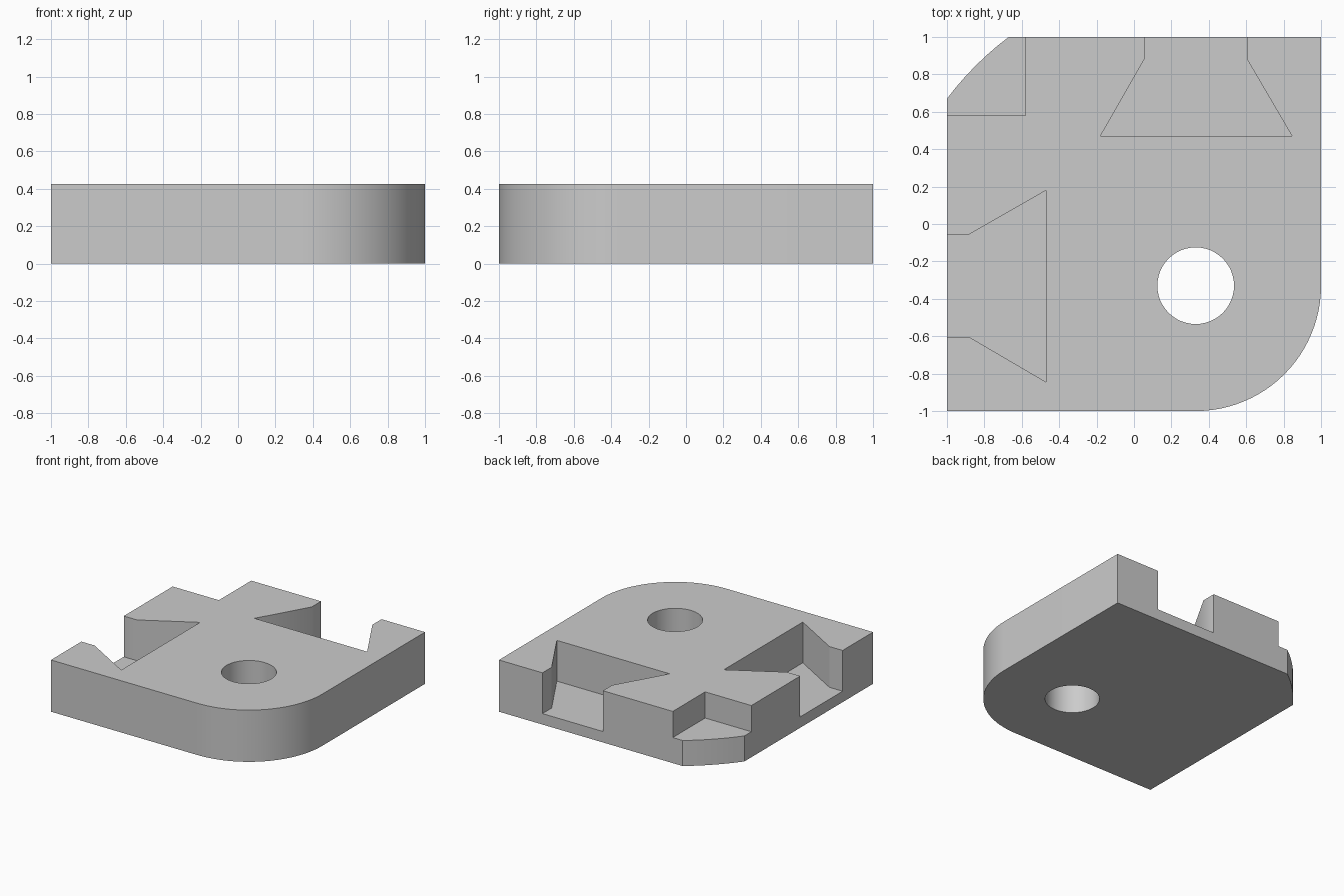
import bpy, bmesh
from math import atan2, cos, sin, pi, radians
from mathutils import Vector

if "Cube" in bpy.data.objects:
    bpy.data.objects.remove(bpy.data.objects["Cube"])

HEIGHT, POCKET_FLOOR, NOTCH_FLOOR = 0.425, 0.09, 0.21
CENTRE = Vector((0.33, -0.33))

grey = bpy.data.materials.new("plain grey")
grey.use_nodes = True
colour = (0.6, 0.6, 0.6, 1)
grey.diffuse_color = colour
grey.node_tree.nodes["Principled BSDF"].inputs["Base Color"].default_value = colour


def arc(radius, start, end, steps):
    """Points of an arc around the shared centre."""
    angles = [start + (end - start) * i / steps for i in range(steps + 1)]
    return [(CENTRE.x + radius * cos(a), CENTRE.y + radius * sin(a)) for a in angles]


def prism(name, outline, low, high):
    """Extrude a flat outline between two heights."""
    bm = bmesh.new()
    face = bm.faces.new([bm.verts.new((x, y, low)) for x, y in outline])
    top = bmesh.ops.extrude_face_region(bm, geom=[face])["geom"]
    bmesh.ops.translate(bm, vec=(0, 0, high - low),
                        verts=[v for v in top if isinstance(v, bmesh.types.BMVert)])
    bmesh.ops.recalc_face_normals(bm, faces=bm.faces)
    mesh = bpy.data.meshes.new(name)
    bm.to_mesh(mesh)
    bm.free()
    mesh.materials.append(grey)
    obj = bpy.data.objects.new(name, mesh)
    bpy.context.collection.objects.link(obj)
    return obj


# Plate: one large round corner, opposite corner trimmed by a shallow arc
trim = Vector((-0.67, 1)) - CENTRE
trim_start = atan2(trim.y, trim.x)
trim_end = 1.5 * pi - trim_start
outline = arc(0.67, -pi / 2, 0, 24) + [(1, 1)]
outline += arc(trim.length, trim_start, trim_end, 6) + [(-1, -1)]
plate = prism("corner_plate", outline, 0, HEIGHT)

# Cutters: through hole, two dovetail pockets mirrored over the diagonal, corner notch
dovetail = [(0.055, 1.1), (0.055, 0.88), (-0.18, 0.47),
            (0.845, 0.47), (0.605, 0.88), (0.605, 1.1)]
mirrored = [(-y, -x) for x, y in dovetail]
notch = [(-1.1, 0.58), (-0.58, 0.58), (-0.58, 1.1), (-1.1, 1.1)]
cutters = [
    prism("hole_cutter", arc(0.205, 0, 2 * pi, 48)[:-1], -0.1, 0.6),
    prism("back_pocket_cutter", dovetail, POCKET_FLOOR, 0.6),
    prism("side_pocket_cutter", mirrored, POCKET_FLOOR, 0.6),
    prism("notch_cutter", notch, NOTCH_FLOOR, 0.6),
]
for cutter in cutters:
    cutter.hide_render = True
    mod = plate.modifiers.new(cutter.name, "BOOLEAN")
    mod.operation, mod.solver, mod.object = "DIFFERENCE", "EXACT", cutter

# Apply the cuts, then drop the cutters
bpy.context.view_layer.objects.active = plate
plate.select_set(True)
for mod in list(plate.modifiers):
    bpy.ops.object.modifier_apply(modifier=mod.name)
for cutter in cutters:
    bpy.data.objects.remove(cutter)

bpy.ops.object.shade_smooth_by_angle(angle=radians(30))
